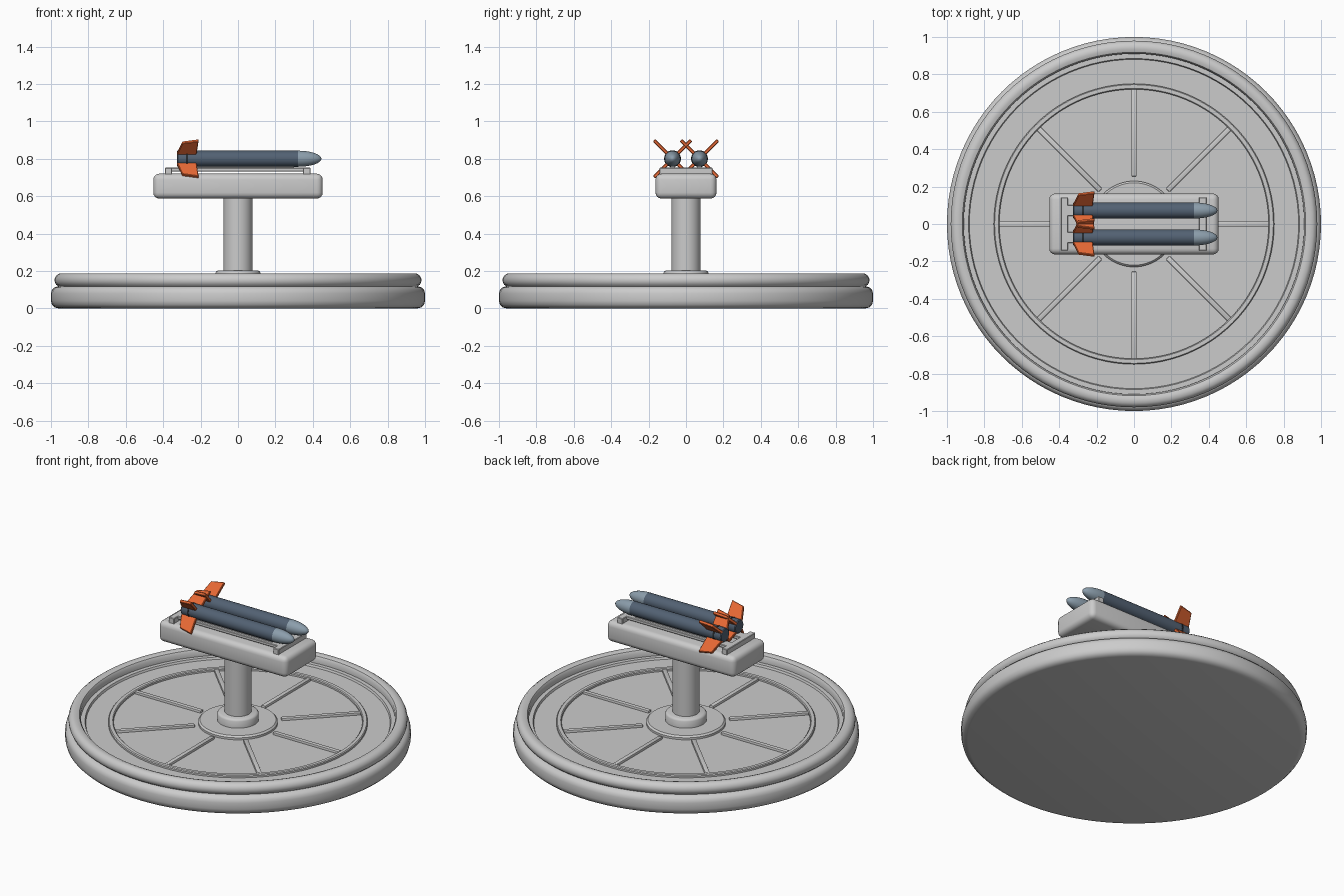
import bpy, bmesh
from math import sin, cos, pi, radians
from mathutils import Matrix, Vector

if "Cube" in bpy.data.objects:
    bpy.data.objects.remove(bpy.data.objects["Cube"])


def material(name, rgb):
    m = bpy.data.materials.new(name)
    m.diffuse_color = (*rgb, 1)
    m.use_nodes = True
    m.node_tree.nodes["Principled BSDF"].inputs["Base Color"].default_value = m.diffuse_color
    return m


SLATE = material("slate", (0.085, 0.12, 0.17))
PALE = material("pale_slate", (0.26, 0.34, 0.41))
DARK = material("dark_band", (0.02, 0.025, 0.03))
ORANGE = material("orange", (0.8, 0.14, 0.035))


def finish(bm, name, mat=None, smooth=True):
    bmesh.ops.remove_doubles(bm, verts=bm.verts, dist=1e-5)
    bmesh.ops.recalc_face_normals(bm, faces=bm.faces)
    me = bpy.data.meshes.new(name)
    bm.to_mesh(me)
    bm.free()
    ob = bpy.data.objects.new(name, me)
    bpy.context.collection.objects.link(ob)
    if mat:
        me.materials.append(mat)
    if smooth:
        bpy.ops.object.select_all(action='DESELECT')
        ob.select_set(True)
        bpy.context.view_layer.objects.active = ob
        bpy.ops.object.shade_smooth_by_angle(angle=radians(35))
    return ob


def lathe(name, profile, n, mat=None, matrix=Matrix(), closed=False):
    """Revolve (radius, height) points around z, then place with matrix."""
    bm = bmesh.new()
    rings = [[bm.verts.new(matrix @ Vector((r * cos(2 * pi * i / n), r * sin(2 * pi * i / n), z)))
              for i in range(n)] for r, z in profile]
    pairs = list(zip(rings, rings[1:]))
    if closed:
        pairs.append((rings[-1], rings[0]))
    for a, b in pairs:
        for i in range(n):
            j = (i + 1) % n
            bm.faces.new((a[i], a[j], b[j], b[i]))
    return finish(bm, name, mat)


def box(name, lo, hi, bevel=0.0, segments=1, matrix=Matrix(), mat=None):
    lo, hi = Vector(lo), Vector(hi)
    bm = bmesh.new()
    bmesh.ops.create_cube(bm, size=1)
    for v in bm.verts:
        v.co = Vector(a * b for a, b in zip(v.co, hi - lo)) + (lo + hi) / 2
    if bevel:
        bmesh.ops.bevel(bm, geom=bm.edges[:], offset=bevel, segments=segments,
                        profile=0.5, affect='EDGES')
    bm.transform(matrix)
    return finish(bm, name, mat)


# Round base: lower disc, upper rim and recessed floor
FLOOR = 0.125
lathe("base_disc", [(0, 0), (0.96, 0), (0.98, 0.005), (0.995, 0.02), (1, 0.04), (1, 0.08),
                    (0.995, 0.098), (0.982, 0.112), (0.962, 0.118),
                    (0.974, 0.128), (0.98, 0.143), (0.98, 0.158), (0.973, 0.174),
                    (0.957, 0.186), (0.935, 0.187), (0.918, 0.181), (0.91, 0.168),
                    (0.91, 0.138), (0.885, 0.138), (0.88, FLOOR), (0, FLOOR)], 96)

# Raised ring and eight spokes on the floor
lathe("floor_ring", [(0.72, 0.115), (0.72, 0.136), (0.725, 0.141), (0.745, 0.141),
                     (0.75, 0.136), (0.75, 0.115)], 96, closed=True)
for k in range(8):
    box(f"spoke_{k + 1}", (0.255, -0.014, 0.115), (0.72, 0.014, 0.14), 0.005, 2,
        Matrix.Rotation(k * pi / 4, 4, 'Z'))

# Hub plate, collar and post
lathe("hub_plate", [(0, 0.115), (0.23, 0.115), (0.23, 0.138), (0.22, 0.148), (0, 0.148)], 64)
lathe("post_collar", [(0, 0.14), (0.12, 0.14), (0.12, 0.19), (0.115, 0.198), (0.105, 0.203),
                      (0, 0.203)], 48)
lathe("post", [(0, 0.15), (0.078, 0.15), (0.078, 0.6), (0, 0.6)], 48)

# Launcher body with cross bars
box("launcher_body", (-0.453, -0.163, 0.587), (0.453, 0.163, 0.72), 0.032, 4)
for name, x0, x1 in (("rear_cross_bar", -0.39, -0.352), ("front_cross_bar", 0.348, 0.387)):
    box(name, (x0, -0.143, 0.71), (x1, 0.143, 0.752), 0.003)

# Two missiles lying side by side on rails
R, AXIS = 0.043, 0.8
for side, s in (("left", 1), ("right", -1)):
    y = 0.072 * s
    box(f"{side}_rail", (-0.37, y - 0.03, 0.732), (0.365, y + 0.03, 0.752), 0.003)
    box(f"{side}_saddle", (-0.25, y - 0.012, 0.745), (0.3, y + 0.012, 0.765))
    along = Matrix.Translation((0, y, AXIS)) @ Matrix.Rotation(pi / 2, 4, 'Y')
    lathe(f"{side}_missile_body", [(0, -0.327), (R - 0.004, -0.327), (R, -0.322),
                                   (R, 0.32), (0, 0.32)], 32, SLATE, along)
    nose = [(R * cos(i * pi / 16), 0.32 + 0.126 * sin(i * pi / 16)) for i in range(8)]
    lathe(f"{side}_missile_nose", [(0, 0.319)] + nose + [(0, 0.446)], 32, PALE, along)
    lathe(f"{side}_tail_band", [(R - 0.005, -0.278), (R + 0.002, -0.278), (R + 0.002, -0.268),
                                (R - 0.005, -0.268)], 32, DARK, along, closed=True)
    # Four swept tail fins in an X
    for k in range(4):
        place = Matrix.Translation((0, y, AXIS)) @ Matrix.Rotation(pi / 4 + k * pi / 2, 4, 'X')
        bm = bmesh.new()
        outline = [(-0.328, 0.035), (-0.297, 0.124), (-0.211, 0.14), (-0.222, 0.035)]
        face = bm.faces.new([bm.verts.new((x, -0.009, z)) for x, z in outline])
        ext = bmesh.ops.extrude_face_region(bm, geom=[face])
        bmesh.ops.translate(bm, vec=(0, 0.018, 0),
                            verts=[g for g in ext["geom"] if isinstance(g, bmesh.types.BMVert)])
        bmesh.ops.recalc_face_normals(bm, faces=bm.faces)
        bmesh.ops.bevel(bm, geom=bm.edges[:], offset=0.003, segments=1, affect='EDGES')
        bm.transform(place)
        finish(bm, f"{side}_fin_{k + 1}", ORANGE, smooth=False)
